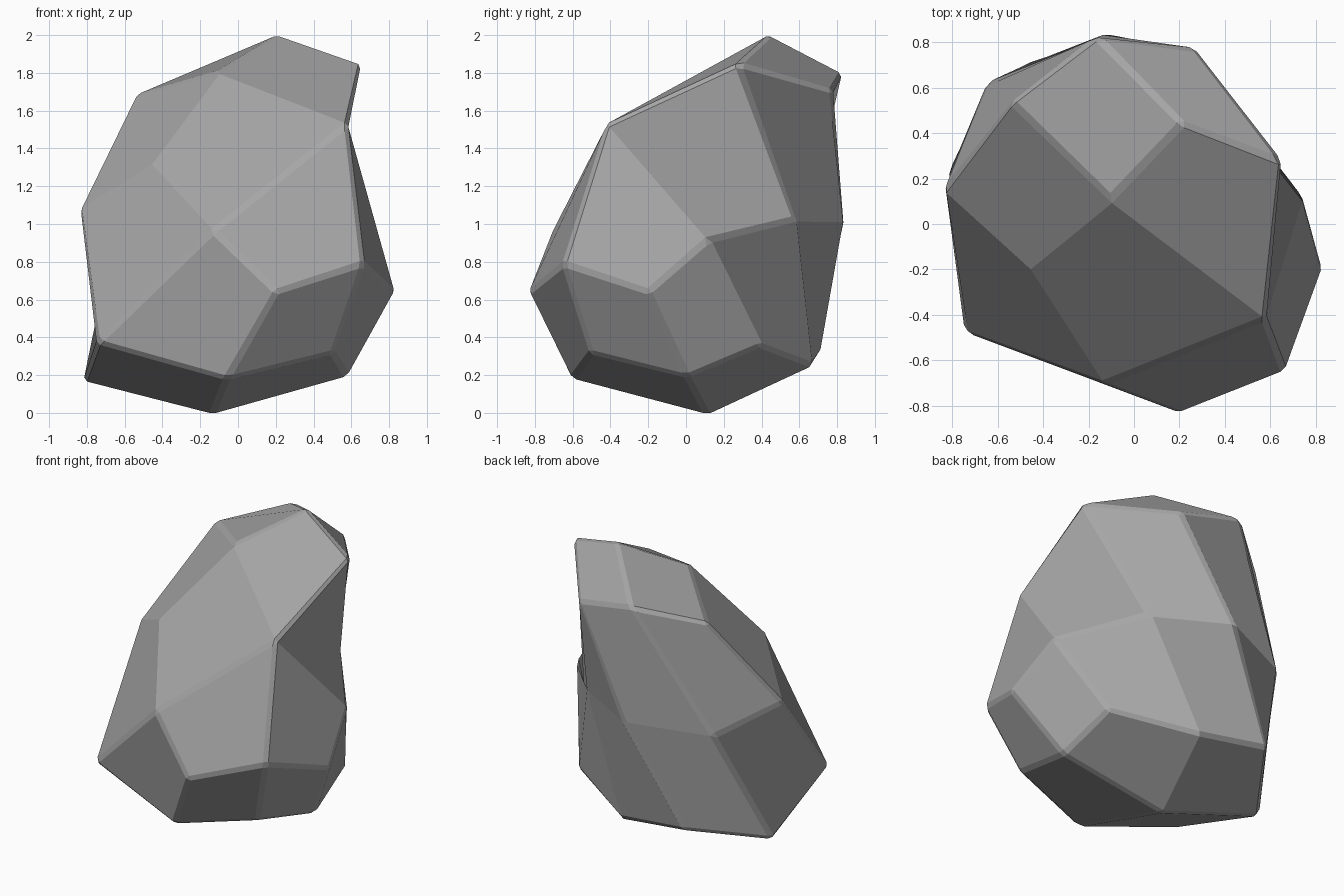
import bpy, bmesh
from math import radians

if "Cube" in bpy.data.objects:
    bpy.data.objects.remove(bpy.data.objects["Cube"])

# Boulder: a box with one corner cut away, each side split into quads around its centre.
# Box corners, in order: top front right, bottom front right, bottom front left,
# top back left, top back right, bottom back right, bottom back left
corners = [(0.58, -0.42, 1.53), (0.505, -0.505, 0.315), (-0.745, -0.48, 0.37),
           (-0.545, 0.54, 1.685), (0.275, 0.775, 1.71), (0.54, 0.40, 0.355),
           (-0.49, 0.71, 0.32)]

# Sides as corner loops, each with the point its centre is pushed out to
sides = {
    (0, 4, 3): (0.215, 0.445, 2.007),        # top
    (0, 3, 2): (-0.455, -0.20, 1.315),       # cut corner
    (0, 2, 1): (0.205, -0.837, 0.64),        # front
    (0, 1, 5): (0.835, -0.20, 0.64),         # right
    (1, 2, 6, 5): (-0.135, 0.11, -0.01),     # underside
    (0, 5, 6, 4): (0.365, 0.58, 1.025),      # back right
    (3, 4, 6, 2): (-0.645, 0.625, 0.97),     # back left
}

# Points on the ridge between each pair of corners
ridges = {
    (0, 3): (-0.103, 0.11, 1.81), (0, 4): (0.655, 0.275, 1.85),
    (3, 4): (-0.165, 0.828, 1.80), (0, 2): (-0.13, -0.705, 0.965),
    (2, 3): (-0.84, 0.15, 1.075), (0, 1): (0.665, -0.65, 0.79),
    (1, 2): (-0.06, -0.605, 0.178), (0, 5): (0.745, 0.115, 0.915),
    (1, 5): (0.58, 0.005, 0.19), (4, 6): (-0.115, 0.842, 1.01),
    (5, 6): (0.02, 0.67, 0.25), (2, 6): (-0.82, 0.23, 0.165),
}

bm = bmesh.new()
corner_verts = [bm.verts.new(p) for p in corners]
ridge_verts = {frozenset(e): bm.verts.new(p) for e, p in ridges.items()}
for loop, centre in sides.items():
    middle = bm.verts.new(centre)
    for j, i in enumerate(loop):
        after = ridge_verts[frozenset((i, loop[(j + 1) % len(loop)]))]
        before = ridge_verts[frozenset((i, loop[j - 1]))]
        bm.faces.new((corner_verts[i], after, middle, before))
bmesh.ops.recalc_face_normals(bm, faces=bm.faces[:])

# Boulder object with narrow chamfers on its sharper edges and flat facets
mesh = bpy.data.meshes.new("boulder")
bm.to_mesh(mesh)
bm.free()
boulder = bpy.data.objects.new("boulder", mesh)
bpy.context.collection.objects.link(boulder)
bevel = boulder.modifiers.new("chamfer", 'BEVEL')
bevel.width = 0.02
bevel.segments = 1
bevel.limit_method = 'ANGLE'
bevel.angle_limit = radians(30)

# Dark grey stone
stone = bpy.data.materials.new("stone")
stone.diffuse_color = (0.38, 0.38, 0.38, 1)
stone.use_nodes = True
stone.node_tree.nodes["Principled BSDF"].inputs["Base Color"].default_value = stone.diffuse_color
mesh.materials.append(stone)
